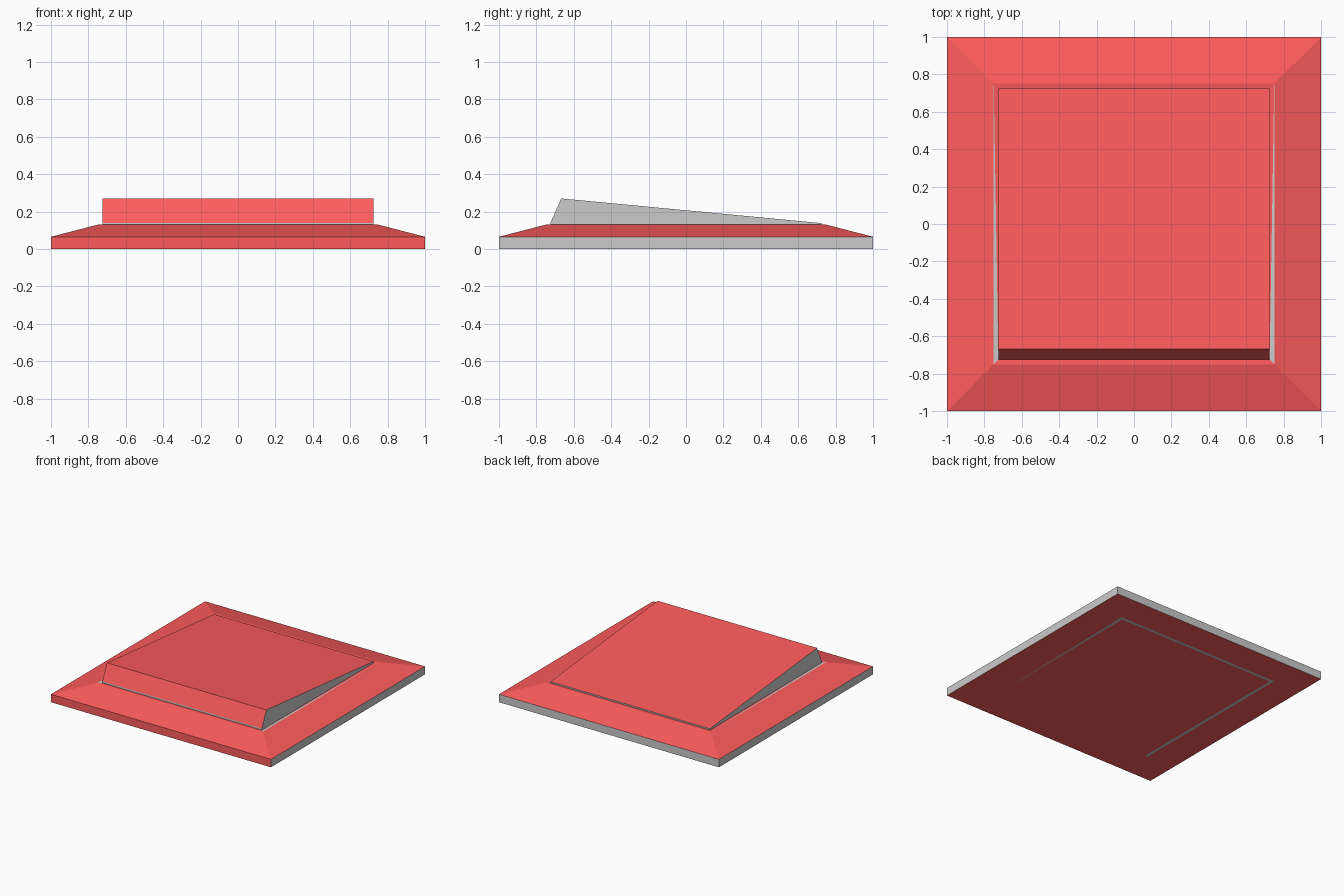
import bpy, bmesh

if "Cube" in bpy.data.objects:
    bpy.data.objects.remove(bpy.data.objects["Cube"])

red = bpy.data.materials.new("red_plastic")
red.diffuse_color = (1.0, 0.108, 0.108, 1.0)
red.use_nodes = True
red.node_tree.nodes["Principled BSDF"].inputs["Base Color"].default_value = red.diffuse_color
grey = bpy.data.materials.new("grey_plastic")
grey.diffuse_color = (0.8, 0.8, 0.8, 1.0)
grey.use_nodes = True
grey.node_tree.nodes["Principled BSDF"].inputs["Base Color"].default_value = grey.diffuse_color
RED, GREY = 0, 1


def finish(name, bm):
    bmesh.ops.recalc_face_normals(bm, faces=bm.faces)
    mesh = bpy.data.meshes.new(name)
    bm.to_mesh(mesh)
    bm.free()
    mesh.materials.append(red)
    mesh.materials.append(grey)
    obj = bpy.data.objects.new(name, mesh)
    bpy.context.collection.objects.link(obj)
    return obj


def face(bm, verts, mat):
    bm.faces.new(verts).material_index = mat


# Wall plate: stacked square loops (half size, height), underside to seam
plate = bmesh.new()
corners = [(-1, -1), (1, -1), (1, 1), (-1, 1)]
levels = [(0.725, 0), (0.75, 0), (1, 0), (1, 0.065), (0.75, 0.13), (0.725, 0.127)]
loops = [[plate.verts.new((x * h, y * h, z)) for x, y in corners] for h, z in levels]
face(plate, loops[0], RED)
# sides run front, right, back, left
colours = [
    [RED, None, GREY, GREY],   # seam underneath
    [RED, RED, RED, RED],      # underside
    [RED, GREY, GREY, GREY],   # outer rim
    [RED, RED, RED, RED],      # bevel
    [RED, None, RED, None],    # seam around the rocker
]
for lower, upper, row in zip(loops, loops[1:], colours):
    for i, mat in enumerate(row):
        j = (i + 1) % 4
        a, b, c, d = lower[i], lower[j], upper[j], upper[i]
        if mat is not None:
            face(plate, (a, b, c, d), mat)
        elif lower is loops[0]:
            face(plate, (a, b, c), GREY)
            face(plate, (a, c, d), RED)
        elif i == 1:
            face(plate, (a, b, d), GREY)
            face(plate, (b, c, d), RED)
        else:
            face(plate, (a, b, c), GREY)
            face(plate, (a, c, d), RED)
finish("wall_plate", plate)

# Rocker: tilted wedge, side profile (y, z) spanned across x
rocker = bmesh.new()
profile = [(-0.725, 0.127), (-0.725, 0.14), (-0.667, 0.27), (0.725, 0.138), (0.725, 0.127)]
left, right = [[rocker.verts.new((x, y, z)) for y, z in profile] for x in (-0.725, 0.725)]
face(rocker, left, GREY)
face(rocker, right, GREY)
for i, mat in enumerate([GREY, RED, RED, GREY, RED]):
    j = (i + 1) % 5
    face(rocker, (left[i], left[j], right[j], right[i]), mat)
finish("rocker", rocker)
